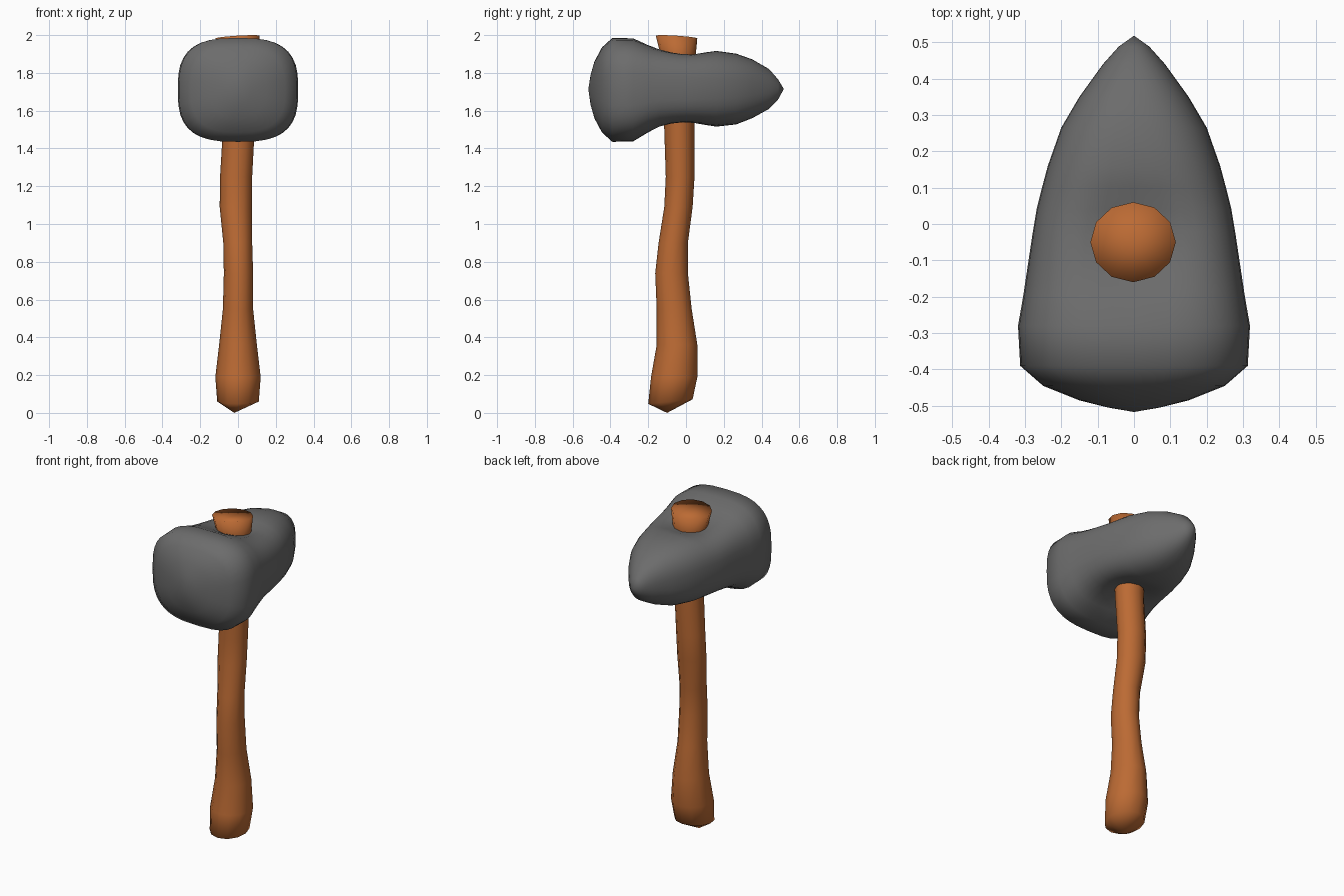
import bpy, bmesh, math


def material(name, rgb):
    m = bpy.data.materials.new(name)
    m.diffuse_color = (*rgb, 1)
    return m


def loft(name, rings, start, end, mat):
    """Skin a list of point rings, closing both ends on a single point."""
    bm = bmesh.new()
    loops = [[bm.verts.new(p) for p in r] for r in rings]
    n = len(loops[0])
    for a, b in zip(loops, loops[1:]):
        for i in range(n):
            j = (i + 1) % n
            bm.faces.new((a[i], a[j], b[j], b[i]))
    for loop, tip in ((loops[0], start), (loops[-1], end)):
        t = bm.verts.new(tip)
        for i in range(n):
            bm.faces.new((loop[i], loop[(i + 1) % n], t))
    bmesh.ops.recalc_face_normals(bm, faces=bm.faces)
    me = bpy.data.meshes.new(name)
    bm.to_mesh(me)
    bm.free()
    me.materials.append(mat)
    for p in me.polygons:
        p.use_smooth = True
    ob = bpy.data.objects.new(name, me)
    bpy.context.collection.objects.link(ob)
    return ob


wood = material("wood brown", (0.50, 0.145, 0.034))
stone = material("stone grey", (0.15, 0.15, 0.15))

# Handle: z, x min, x max, y min, y max
sections = [
    (0.06, -0.11, 0.11, -0.20, 0.035),
    (0.19, -0.12, 0.12, -0.185, 0.06),
    (0.36, -0.10, 0.10, -0.155, 0.06),
    (0.55, -0.08, 0.08, -0.155, 0.03),
    (0.74, -0.075, 0.08, -0.163, 0.01),
    (0.90, -0.078, 0.075, -0.145, 0.01),
    (1.09, -0.097, 0.073, -0.115, 0.035),
    (1.25, -0.095, 0.075, -0.107, 0.045),
    (1.50, -0.08, 0.088, -0.115, 0.045),
    (1.88, -0.10, 0.10, -0.13, 0.05),
    (1.99, -0.12, 0.115, -0.16, 0.06),
]
SIDES = 12
rings = []
for k, (z, x0, x1, y0, y1) in enumerate(sections):
    tilt_x = 0.007 if z > 1.95 else 0
    tilt_y = 0.012 if z < 0.1 else (-0.007 if z > 1.95 else 0)
    ring = []
    for i in range(SIDES):
        t = 2 * math.pi * i / SIDES
        c, s = math.cos(t), math.sin(t)
        ring.append(((x0 + x1) / 2 + (x1 - x0) / 2 * c,
                     (y0 + y1) / 2 + (y1 - y0) / 2 * s,
                     z + tilt_x * c + tilt_y * s))
    rings.append(ring)
loft("handle", rings, (-0.02, -0.10, 0.0), (0, -0.05, 1.985), wood)

# Head: y, half width, bottom z, top z, squareness
profile = [
    (-0.505, 0.07, 1.63, 1.79, 2.0),
    (-0.485, 0.15, 1.56, 1.86, 2.3),
    (-0.445, 0.25, 1.485, 1.935, 2.7),
    (-0.39, 0.313, 1.435, 1.985, 2.9),
    (-0.28, 0.319, 1.435, 1.985, 2.9),
    (-0.20, 0.305, 1.475, 1.957, 2.9),
    (-0.14, 0.296, 1.498, 1.942, 2.9),
    (-0.08, 0.287, 1.508, 1.932, 2.9),
    (-0.02, 0.278, 1.514, 1.924, 2.9),
    (0.04, 0.268, 1.515, 1.918, 2.8),
    (0.10, 0.253, 1.513, 1.92, 2.7),
    (0.16, 0.237, 1.512, 1.92, 2.6),
    (0.265, 0.20, 1.527, 1.902, 2.5),
    (0.35, 0.15, 1.56, 1.872, 2.4),
    (0.44, 0.085, 1.61, 1.82, 2.2),
    (0.488, 0.042, 1.66, 1.765, 2.0),
]
SEGS = 36
rings = []
for y, w, zb, zt, n in profile:
    ring = []
    for i in range(SEGS):
        t = 2 * math.pi * i / SEGS
        c, s = math.cos(t), math.sin(t)
        x = w * math.copysign(abs(c) ** (2 / n), c)
        h = (zt - zb) / 2 * math.copysign(abs(s) ** (2 / n), s)
        # hollow around the handle, above and below
        d2 = x * x + (y + 0.05) ** 2
        h -= 0.05 * s * math.exp(-d2 / 0.0169)
        ring.append((x, y, (zt + zb) / 2 + h))
    rings.append(ring)
loft("stone_head", rings, (0, -0.517, 1.715), (0, 0.518, 1.715), stone)
